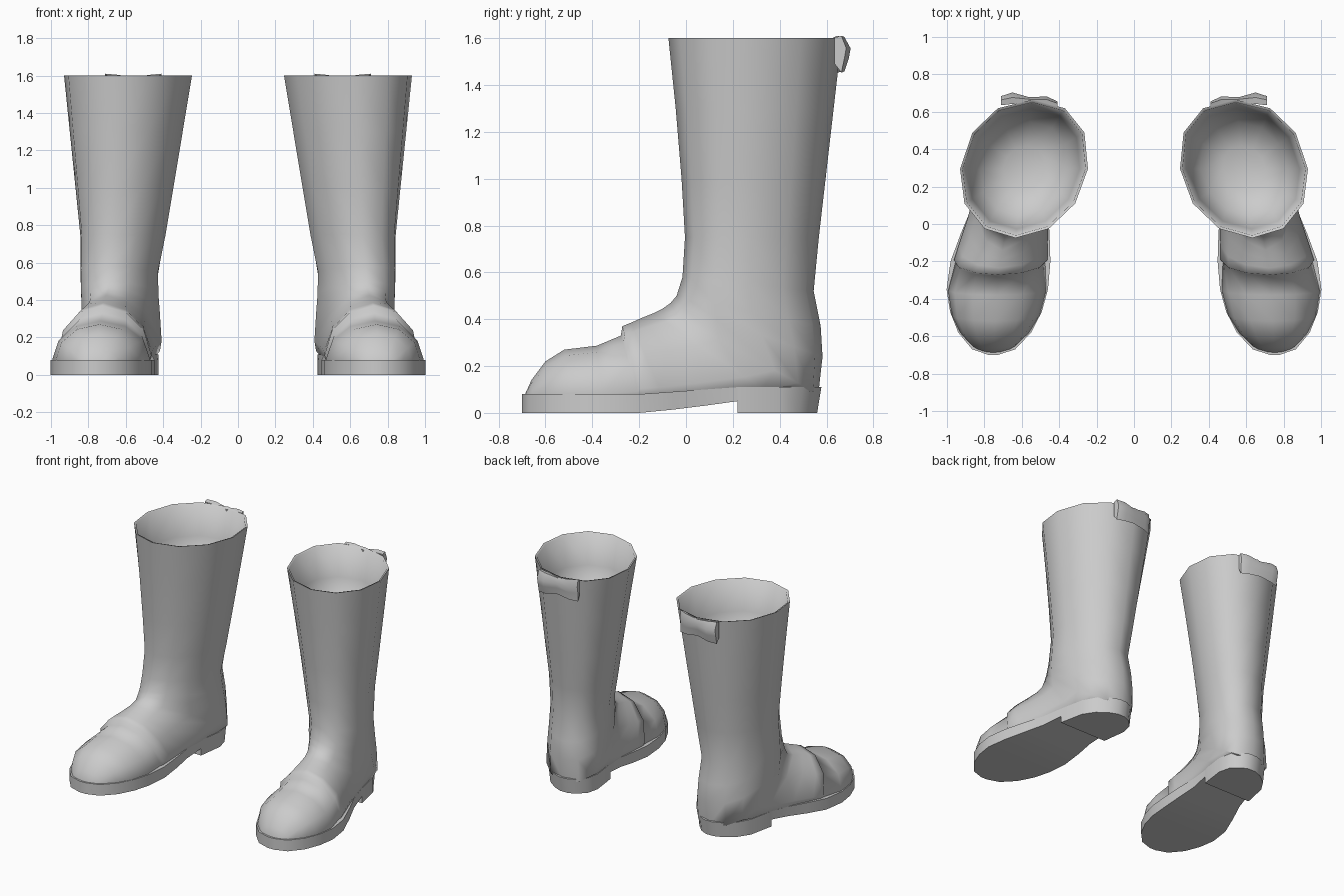
import bpy, bmesh
from math import sin, cos, pi, radians
from mathutils import Vector

if "Cube" in bpy.data.objects:
    bpy.data.objects.remove(bpy.data.objects["Cube"])


def loft(name, rings, angle):
    """Skin closed rings, cap both ends, mirror to make the pair."""
    bm = bmesh.new()
    vs = [[bm.verts.new(p) for p in r] for r in rings]
    n = len(rings[0])
    for a, b in zip(vs, vs[1:]):
        for i in range(n):
            j = (i + 1) % n
            bm.faces.new((a[i], a[j], b[j], b[i]))
    bm.faces.new(vs[0])
    bm.faces.new(vs[-1])
    bmesh.ops.recalc_face_normals(bm, faces=bm.faces)
    me = bpy.data.meshes.new(name)
    bm.to_mesh(me)
    bm.free()
    ob = bpy.data.objects.new(name, me)
    bpy.context.collection.objects.link(ob)
    bpy.ops.object.select_all(action='DESELECT')
    ob.select_set(True)
    bpy.context.view_layer.objects.active = ob
    bpy.ops.object.shade_smooth_by_angle(angle=radians(angle))
    mod = ob.modifiers.new("pair", 'MIRROR')
    mod.use_mirror_merge = False
    return ob


def centre(y):
    """Centre line of the foot: toes point outward."""
    return min(.68 - .17 * y, .71 - .06 * y)


def ring(front, back, w, m=0.5, n=2, sides=12):
    """Oval through a front and a back point; m places the widest line, n squares the back half."""
    f, b = Vector(front), Vector(back)
    c = f.lerp(b, m)
    pts = []
    for i in range(sides):
        t = 2 * pi * i / sides
        k, s = cos(t), sin(t)
        if k > -1e-6:
            p = c + (f - c) * max(k, 0)
        else:
            p = c + (b - c) * abs(k) ** (2 / n)
            s = abs(s) ** (2 / n) * (1 if s > 0 else -1) if abs(s) > 1e-6 else 0
        pts.append(p + Vector((s * w, 0, 0)))
    return pts


def shaft(z, scale=1.0, drop=0.0):
    """Shaft cross-section, flaring towards the rim."""
    k = (z - .6)
    yf, yb = -.075 * k ** 1.5, .55 + .115 * k
    x, y, h = .62 - .032 * k, (yf + yb) / 2, (yb - yf) / 2 * scale
    d = .045 * scale
    return ring((x + d, y - h, z - drop), (x - d, y + h, z - drop),
                (.208 + .134 * k) * scale, n=2.15)


def foot(yf, zf, yb, zb, w, m, n):
    return ring((centre(yf), yf, zf), (centre(yb), yb, zb), w, m, n)


# inside bowl, then the outer shaft from the rim down
upper = [shaft(1.6, s, d) for s, d in [(.33, .43), (.68, .37), (.87, .22), (.96, .005)]]
upper += [shaft(z) for z in (1.6, 1.3, 1.0, .75)]

# ankle and heel: rings tilt as their back point runs down the heel
for yf, zf, yb, zb, m in [(-.015, .58, .545, .52, .5), (-.04, .5, .575, .37, .52),
                          (-.065, .47, .583, .24, .6), (-.1, .445, .565, .08, .72)]:
    upper.append(foot(yf, zf, yb, zb, .207, m, 2.2))

# vamp: rings swing upright into arches, ending in the ridge
for yf, zf, yb, w in [(-.14, .425, .36, .198), (-.19, .405, .1, .214),
                      (-.235, .385, -.08, .238), (-.272, .37, -.17, .25)]:
    upper.append(foot(yf, zf, yb, .03 + .12 * max(yb + .1, 0) ** 1.2, w, .78, 4))

# toe cap: step below the ridge, then a rounded toe
for yf, zf, yb, w in [(-.278, .33, -.19, .24), (-.38, .287, -.35, .262),
                      (-.52, .27, -.48, .235), (-.6, .22, -.575, .187),
                      (-.66, .14, -.65, .122), (-.687, .08, -.687, .065)]:
    upper.append(foot(yf, zf, yb, .03, w, .8, 5))
loft("boot_upper", upper, 65)

# sole: half widths along its length, raised arch in front of the heel block
sole = []
for i, (y, w) in enumerate([(-.7, .025), (-.67, .115), (-.58, .195), (-.47, .245), (-.35, .271),
                            (-.2, .267), (-.05, .237), (.08, .205), (.22, .194), (.22, .194),
                            (.4, .187), (.5, .15), (.555, .085), (.578, .03)]):
    t = min(max((y + .2) / .42, 0), 1)
    x, zt = centre(y), .08 + .03 * t
    zb = .05 * t ** 1.2 if i < 9 else 0
    yb = y - .018 if y > .45 else y
    sole.append([(x - w, yb, zb), (x - w, y, zt), (x + w, y, zt), (x + w, yb, zb)])
loft("boot_sole", sole, 35)

# pull tab: puffy strip pinched at its middle, lying against the shaft
tab = []
for x, yi, yo, h in [(.41, .628, .655, .075), (.465, .64, .682, .07), (.56, .648, .678, .056),
                     (.65, .642, .703, .07), (.71, .635, .684, .075)]:
    z, ym = 1.535, (yi + yo) / 2 + .004
    tab.append([(x, yi, z - h * .6), (x, ym, z - h * 1.1), (x, yo - .008, z - h * .3),
                (x, yo, z + h * .3), (x, ym, z + h), (x, yi, z + h * .9)])
loft("pull_tab", tab, 50)
